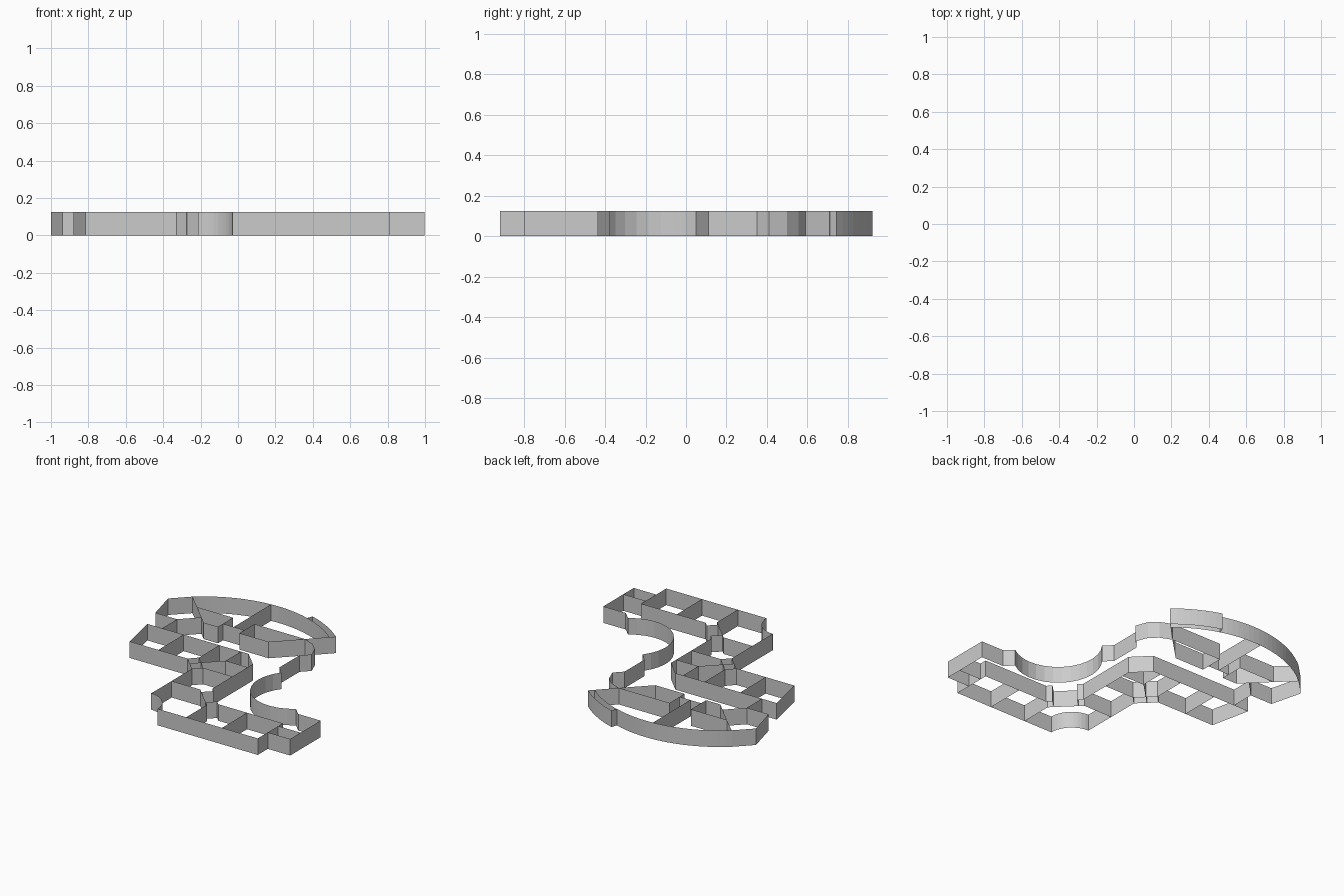
import bpy, bmesh
from math import cos, sin, radians

HEIGHT = 0.125


def arc(cx, cy, r, a0, a1, n):
    """Points along a circular arc, angles in degrees."""
    return [(cx + r * cos(radians(a0 + (a1 - a0) * i / n)),
             cy + r * sin(radians(a0 + (a1 - a0) * i / n))) for i in range(n + 1)]


def walls(name, *paths):
    """Raise thin upright wall sheets along plan paths."""
    bm = bmesh.new()
    for path in paths:
        low = [bm.verts.new((x, y, 0)) for x, y in path]
        top = [bm.verts.new((x, y, HEIGHT)) for x, y in path]
        for i in range(len(path) - 1):
            bm.faces.new((low[i], low[i + 1], top[i + 1], top[i]))
    mesh = bpy.data.meshes.new(name)
    bm.to_mesh(mesh)
    bm.free()
    obj = bpy.data.objects.new(name, mesh)
    bpy.context.collection.objects.link(obj)
    return obj


# Large curved back wall and its narrow balcony
walls("curved_back_wall", arc(-0.305, 0.028, 0.892, 130.1, 49.9, 28))
walls("balcony", [(-0.034, 0.878)] + arc(-0.305, 0.028, 0.937, 72.3, 49.8, 8))

# Rooms at the back, under the curved wall
walls("back_right_room",
      [(0.3, 0.743), (0.15, 0.59), (-0.03, 0.41), (-0.275, 0.41), (-0.275, 0.59), (0.15, 0.59)])
walls("back_left_room",
      [(-0.88, 0.71), (-0.755, 0.59), (-0.575, 0.41), (-0.455, 0.41), (-0.455, 0.59), (-0.755, 0.59)])
walls("back_partition",
      [(-0.365, 0.918), (-0.365, 0.47)], [(-0.455, 0.47), (-0.275, 0.47)])
walls("left_corner_room",
      [(-0.88, 0.71), (-1, 0.59), (-0.938, 0.35), (-0.755, 0.35), (-0.637, 0.47)],
      [(-0.755, 0.35), (-0.755, 0.17)])

# Right side: bay, window wall, round recess and end room
walls("right_outer_wall",
      [(0.15, 0.59), (0.235, 0.555), (0.295, 0.5), (0.33, 0.41), (0.27, 0.35), (0.27, 0.11),
       (0.328, 0.05)] + arc(0.566, -0.137, 0.302, 141.8, 307.5, 14)
      + [(0.81, -0.435), (0.998, -0.435), (0.998, -0.8), (0.81, -0.8)])
walls("end_room_partition", [(0.81, -0.675), (0.998, -0.675)])

# Middle block outline, with the diagonal entrance corner
walls("middle_outer_wall",
      [(-0.21, -0.735), (-0.21, -0.25), (-0.33, -0.133), (-0.815, -0.133), (-0.88, 0.17),
       (-0.03, 0.17), (0.09, 0.05), (0.09, -0.435), (0.12, -0.465), (0.06, -0.523)])
walls("middle_partitions",
      [(-0.575, 0.17), (-0.575, -0.133)],
      [(-0.275, 0.17), (-0.275, -0.075), (-0.33, -0.133)],
      [(-0.275, -0.075), (-0.155, -0.195), (0.09, -0.195)],
      [(-0.155, -0.195), (-0.21, -0.25)],
      [(-0.095, 0.17), (-0.095, -0.012), (0.09, -0.012)],
      [(-0.095, -0.012), (-0.275, -0.19)])

# Front block with concave corner
walls("front_outer_wall",
      arc(-0.213, -0.92, 0.183, 90, 0, 10) + [(0.81, -0.92), (0.81, -0.62), (0.27, -0.62),
                                              (0.237, -0.588), (0.18, -0.645)])
walls("front_partitions",
      [(-0.21, -0.495), (0.03, -0.495), (0.21, -0.673), (0.21, -0.92)],
      [(0.51, -0.62), (0.51, -0.92)])
